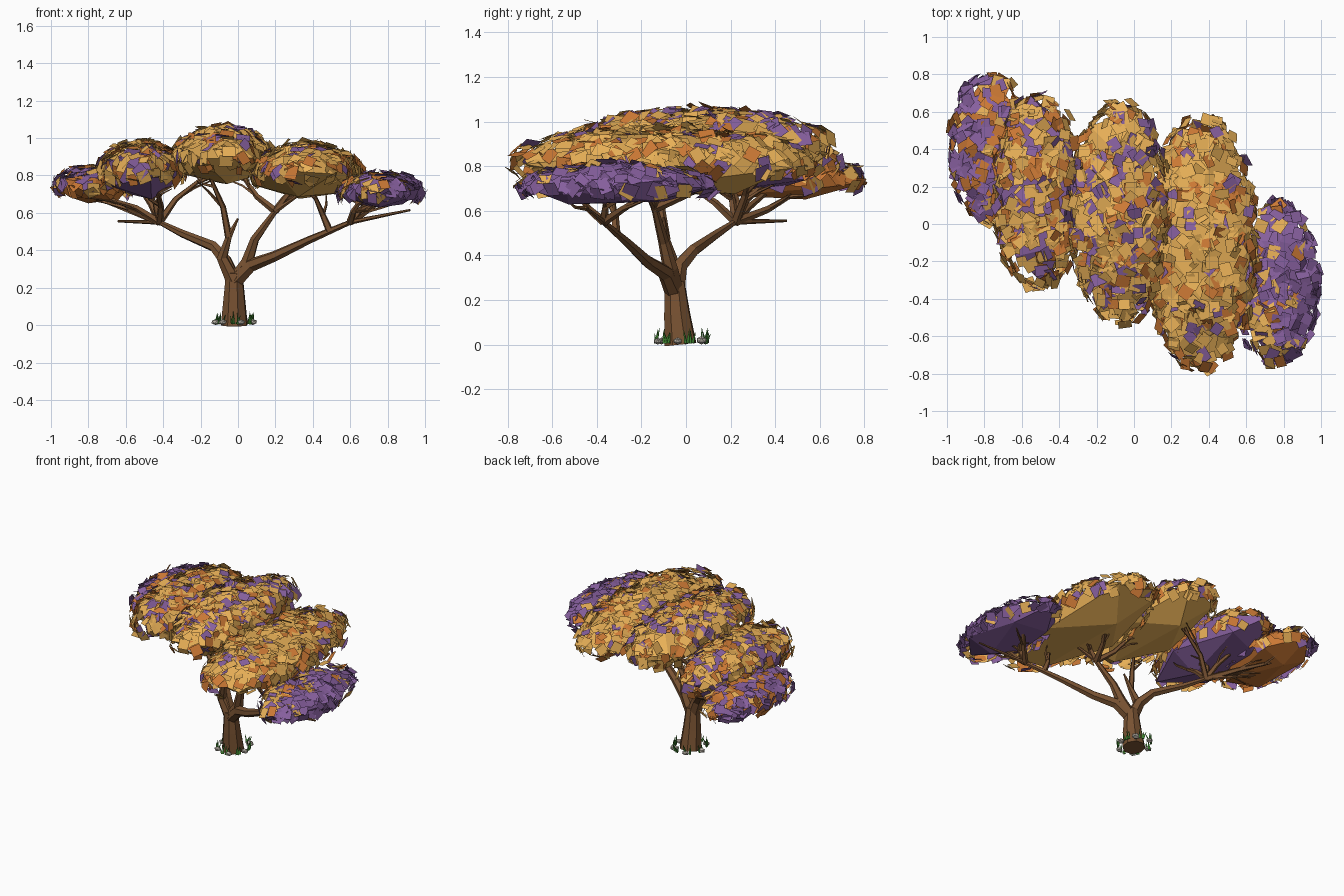
import bpy, bmesh, math, random
from mathutils import Vector, Matrix, Euler

if "Cube" in bpy.data.objects:
    bpy.data.objects.remove(bpy.data.objects["Cube"])

random.seed(7)


def material(name, rgb):
    m = bpy.data.materials.new(name)
    m.diffuse_color = (*rgb, 1)
    m.use_nodes = True
    m.node_tree.nodes["Principled BSDF"].inputs["Base Color"].default_value = m.diffuse_color
    return m


BARK = material("bark", (0.19, 0.085, 0.032))
GOLD = material("gold_leaf", (0.80, 0.43, 0.095))
ORANGE = material("orange_leaf", (0.60, 0.19, 0.035))
PURPLE = material("purple_leaf", (0.24, 0.115, 0.34))
GREEN = material("grass", (0.06, 0.28, 0.035))
STONE = material("stone", (0.48, 0.44, 0.38))


def finish(name, bm, mats):
    me = bpy.data.meshes.new(name)
    bm.to_mesh(me)
    bm.free()
    for m in mats:
        me.materials.append(m)
    ob = bpy.data.objects.new(name, me)
    bpy.context.collection.objects.link(ob)
    return ob


def jitter(s):
    return Vector([random.gauss(0, s) for _ in range(3)])


def limb(bm, pts, r0, r1, sides=6):
    """Tapered flat-sided tube through pts, radius r0 to r1."""
    pts = [Vector(p) for p in pts]
    n = len(pts)
    side = Vector((1, 0.3, 0))
    rings = []
    for i, p in enumerate(pts):
        d = (pts[min(i + 1, n - 1)] - pts[max(i - 1, 0)]).normalized()
        side = (side - d * side.dot(d)).normalized()
        up = d.cross(side)
        r = r0 + (r1 - r0) * i / (n - 1)
        rings.append([bm.verts.new(p + r * (math.cos(a) * side + math.sin(a) * up))
                      for a in (2 * math.pi * k / sides for k in range(sides))])
    for a, b in zip(rings, rings[1:]):
        for k in range(sides):
            j = (k + 1) % sides
            bm.faces.new((a[k], a[j], b[j], b[k]))
    bm.faces.new(rings[0][::-1])
    bm.faces.new(rings[-1])


# Trunk
bm = bmesh.new()
limb(bm, [(-0.02, -0.025, 0), (-0.02, -0.04, 0.14), (-0.02, -0.05, 0.28)], 0.075, 0.046, 8)
finish("trunk", bm, [BARK])

# Main limbs: right, left, inner right, inner left
FORK = (-0.02, -0.05, 0.23)
LIMBS = [
    [FORK, (0.07, -0.09, 0.32), (0.2, -0.17, 0.37), (0.38, -0.26, 0.455), (0.6, -0.37, 0.55), (0.92, -0.45, 0.615)],
    [FORK, (-0.07, -0.03, 0.35), (-0.13, 0.03, 0.42), (-0.3, 0.13, 0.49), (-0.42, 0.22, 0.55), (-0.64, 0.45, 0.555)],
    [FORK, (0.05, -0.07, 0.34), (0.09, -0.1, 0.46), (0.2, -0.14, 0.61), (0.36, -0.2, 0.72)],
    [FORK, (-0.085, -0.06, 0.36), (-0.05, -0.09, 0.47), (0.0, -0.1, 0.57)],
]
bm = bmesh.new()
for path in LIMBS:
    limb(bm, path, 0.044, 0.006)
finish("main_limbs", bm, [BARK])
JOINTS = [Vector(p) for path in LIMBS for p in path[1:-1]]
JOINTS += [a.lerp(b, 0.5) for a, b in zip(JOINTS[1:4], JOINTS[2:4])]

# Canopy clumps: name, centre, radii, core colour, leaf count,
# leaf weights (gold, orange, purple)
CLUMPS = [
    ("far_left", (-0.77, 0.40, 0.74), (0.195, 0.39, 0.09), ORANGE, 230, (2, 3, 3)),
    ("left", (-0.51, 0.17, 0.82), (0.225, 0.50, 0.145), PURPLE, 330, (6, 3, 1)),
    ("middle", (-0.08, 0.06, 0.89), (0.25, 0.57, 0.15), GOLD, 420, (6, 2, 2)),
    ("right", (0.36, -0.11, 0.81), (0.28, 0.66, 0.145), GOLD, 460, (7, 2, 1)),
    ("far_right", (0.76, -0.31, 0.71), (0.21, 0.42, 0.085), PURPLE, 250, (3, 1, 4)),
]

# Branches: from the nearest limb joint up into each clump, with forked twigs
branches, twigs = bmesh.new(), bmesh.new()
for name, c, r, *_ in CLUMPS:
    for t in (-0.45, 0, 0.45):
        end = Vector(c) + Vector((random.uniform(-0.4, 0.4) * r[0], t * r[1], -0.4 * r[2]))
        start = min((j for j in JOINTS if j.z < end.z - 0.08), key=lambda j: (j - end).length)
        lift = Vector((0, 0, 0.01))
        path = [start] + [start.lerp(end, f) + jitter(0.012) + lift for f in (0.35, 0.7)] + [end]
        limb(branches, path, 0.021, 0.007, 5)
        for k in (1, 2):
            tip = path[k].lerp(end, 0.7) + Vector((random.choice((-1, 1)) * 0.08, random.uniform(-0.08, 0.08), 0))
            limb(twigs, [path[k], path[k].lerp(tip, 0.5) + jitter(0.01), tip], 0.011, 0.003, 4)
finish("branches", branches, [BARK])
finish("twigs", twigs, [BARK])


def on_clump(c, r, u):
    return Vector(c) + Vector((u.x * r[0], u.y * r[1], u.z * r[2]))


# Canopy: coarse faceted cores, each with a cloud of square leaves
for name, c, r, mat, count, weights in CLUMPS:
    bm = bmesh.new()
    turn = Euler([random.uniform(0, 6.28) for _ in range(3)]).to_matrix().to_4x4()
    bmesh.ops.create_icosphere(bm, subdivisions=1, radius=1.06, matrix=turn)
    for v in bm.verts:
        v.co = on_clump(c, r, v.co * random.uniform(0.96, 1.04))
    finish(name + "_core", bm, [mat])

    bm = bmesh.new()
    made = 0
    while made < count:
        u = jitter(1).normalized()
        n = Vector((u.x / r[0], u.y / r[1], u.z / r[2]))
        # even spread over the surface, upper side only
        if u.z < -0.3 or random.random() > n.length * min(r):
            continue
        n.normalize()
        p = on_clump(c, r, u * random.uniform(0.95, 1.05)) + n * random.uniform(0.0, 0.025)
        tilt = (n + jitter(0.22)).normalized()
        a = tilt.orthogonal().normalized()
        a.rotate(Matrix.Rotation(random.uniform(0, 6.28), 3, tilt))
        b = tilt.cross(a)
        a, b = a * random.uniform(0.026, 0.038), b * random.uniform(0.026, 0.038)
        f = bm.faces.new([bm.verts.new(q) for q in (p - a - b, p + a - b, p + a + b, p - a + b)])
        w = list(weights)
        if abs(p.x) > 0.8:  # outer rim is mostly purple
            w[2] *= 6
        f.material_index = random.choices(range(3), w)[0]
        made += 1
    finish(name + "_leaves", bm, [GOLD, ORANGE, PURPLE])


def around_foot(ang, z=0):
    return Vector((-0.02 + 0.1 * math.cos(ang), -0.02 + 0.115 * math.sin(ang), z))


# Grass tufts around the foot
bm = bmesh.new()
for tuft in range(7):
    ang = 2 * math.pi * tuft / 7 + 0.3
    for _ in range(4):
        p = around_foot(ang + random.uniform(-0.2, 0.2), 0.006)
        tip = p + Vector((random.uniform(-0.02, 0.02), random.uniform(-0.02, 0.02), random.uniform(0.04, 0.07)))
        limb(bm, [p, p.lerp(tip, 0.5), tip], 0.009, 0.001, 3)
finish("grass", bm, [GREEN])

# Stones around the foot
bm = bmesh.new()
for i in range(6):
    size = random.uniform(0.02, 0.028)
    m = Matrix.Translation(around_foot(2 * math.pi * i / 6 - 0.15, size * 0.7))
    m = m @ Matrix.Diagonal((1.1, 0.9, 0.7, 1))
    bmesh.ops.create_icosphere(bm, subdivisions=1, radius=size, matrix=m)
finish("stones", bm, [STONE])
